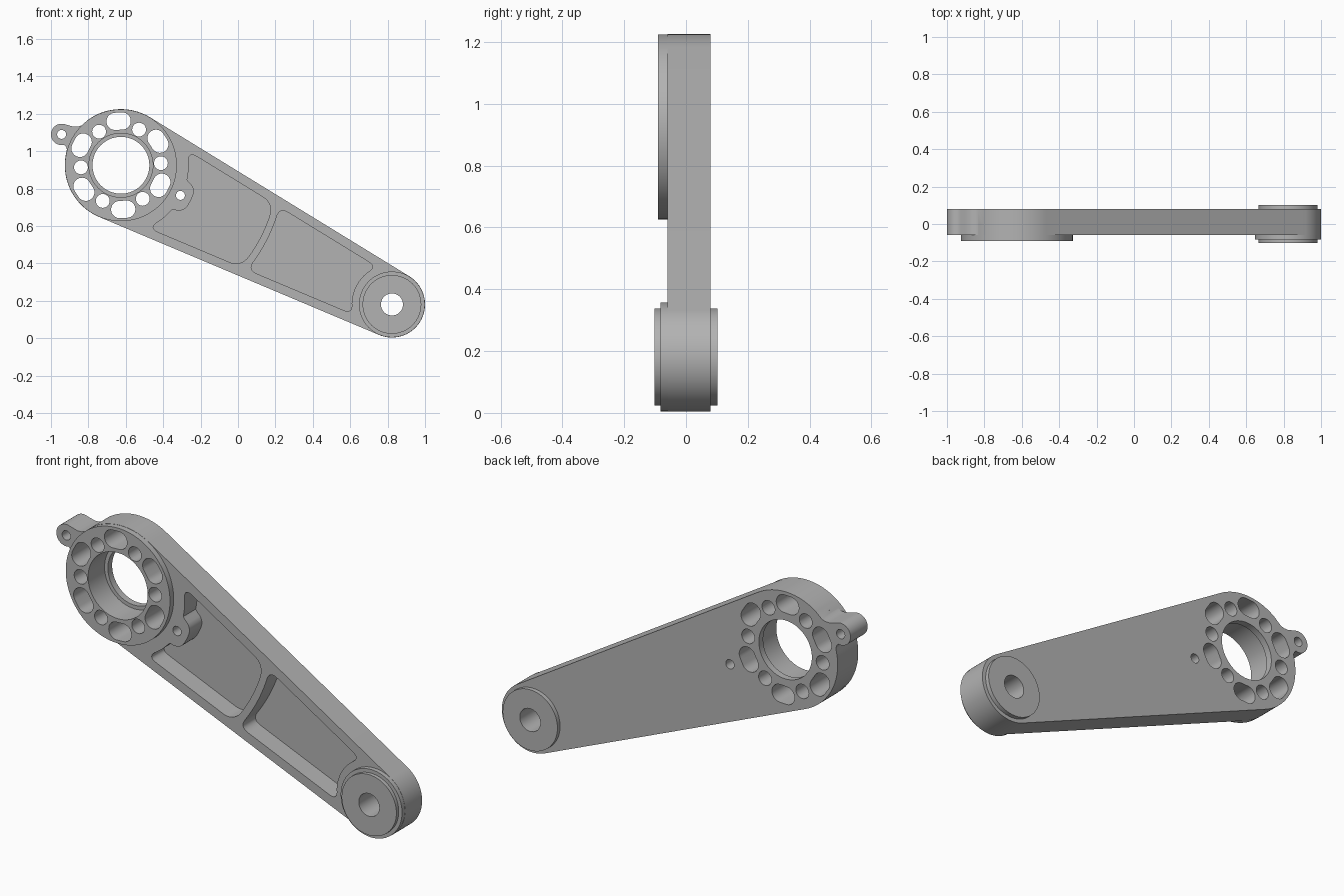
import bpy, bmesh
from math import pi, sin, cos, acos, atan2, radians, hypot
from mathutils import Vector

cube = bpy.data.objects.get("Cube")
if cube:
    bpy.data.objects.remove(cube, do_unlink=True)

# Main layout in the x-z plane
HUB, HUB_R = Vector((-0.626, 0.925)), 0.30
PIVOT, PIVOT_R = Vector((0.823, 0.181)), 0.177
EAR, EAR_R = Vector((-0.943, 1.09)), 0.057
MOUNT = Vector((-0.308, 0.764))
FRONT, BACK, FLOOR = -0.06, 0.08, 0.042
axis = PIVOT - HUB
axis_angle = atan2(axis.y, axis.x)
spread = acos((HUB_R - PIVOT_R) / axis.length)
UPPER, LOWER = axis_angle + spread, axis_angle - spread

metal = bpy.data.materials.new("grey metal")
metal.use_nodes = True
GREY = (0.45, 0.45, 0.45, 1)
metal.diffuse_color = GREY
metal.node_tree.nodes["Principled BSDF"].inputs["Base Color"].default_value = GREY


def arc(centre, r, a, b, n):
    steps = [a + (b - a) * i / n for i in range(n + 1)]
    return [centre + r * Vector((cos(s), sin(s))) for s in steps]


def circle(centre, r, n=64):
    return arc(centre, r, 0, 2 * pi, n)[:-1]


def prism(name, outline, y0, y1):
    bm = bmesh.new()
    face = bm.faces.new([bm.verts.new((p.x, y0, p.y)) for p in outline])
    grown = bmesh.ops.extrude_face_region(bm, geom=[face])["geom"]
    moved = [v for v in grown if isinstance(v, bmesh.types.BMVert)]
    bmesh.ops.translate(bm, verts=moved, vec=(0, y1 - y0, 0))
    bmesh.ops.recalc_face_normals(bm, faces=bm.faces)
    mesh = bpy.data.meshes.new(name)
    bm.to_mesh(mesh)
    bm.free()
    mesh.materials.append(metal)
    obj = bpy.data.objects.new(name, mesh)
    bpy.context.collection.objects.link(obj)
    return obj


def combine(target, tool, operation):
    mod = target.modifiers.new("combine", "BOOLEAN")
    mod.operation, mod.solver, mod.object = operation, "EXACT", tool
    bpy.context.view_layer.objects.active = target
    bpy.ops.object.modifier_apply(modifier=mod.name)
    bpy.data.objects.remove(tool, do_unlink=True)


def cut(outline, y0=-0.2, y1=0.2):
    combine(arm, prism("cutter", outline, y0, y1), "DIFFERENCE")


def rounded_loop(walls, k=0.065):
    """Join walls with straight edges and round every corner."""
    out = []

    def bend(a, corner, b):
        for i in range(9):
            t = i / 8
            out.append(a * (1 - t) ** 2 + corner * 2 * t * (1 - t) + b * t * t)

    for i, wall in enumerate(walls):
        before, after = walls[i - 1][-1], walls[(i + 1) % len(walls)][0]
        start, end = wall[0], wall[-1]
        inner = [p for p in wall if min((p - start).length, (p - end).length) > k]
        bend(start + (before - start).normalized() * k, start, inner[0])
        out.extend(inner[1:-1])
        bend(inner[-1], end, end + (after - end).normalized() * k)
    return out


# Arm outline: two tangent rounds with a small ear on the big end
outline = arc(PIVOT, PIVOT_R, LOWER, UPPER, 48)
outline += arc(HUB, HUB_R, UPPER, radians(125), 24)
outline += [Vector(p) for p in ((-0.835, 1.139), (-0.855, 1.132), (-0.877, 1.131), (-0.9, 1.137))]
outline += arc(EAR, EAR_R, radians(68), radians(284), 28)
outline += [Vector((-0.92, 1.024)), Vector((-0.915, 1.01))]
outline += arc(HUB, HUB_R, radians(168), LOWER + 2 * pi, 28)
arm = prism("lever_arm", outline, FRONT, BACK)

# Raised hub ring, pivot collar and bushing
combine(arm, prism("hub_ring", circle(HUB, HUB_R - 0.001, 96), -0.09, 0), "UNION")
combine(arm, prism("pivot_collar", circle(PIVOT, PIVOT_R - 0.001), -0.083, 0), "UNION")
combine(arm, prism("pivot_bushing", circle(PIVOT, 0.157), -0.102, 0.102), "UNION")

# Stepped bearing bore, pivot bore and small bolt holes
cut(circle(HUB, 0.171), -0.2, 0.045)
cut(circle(HUB, 0.152))
cut(circle(PIVOT, 0.059, 40))
for centre in (EAR, MOUNT):
    cut(circle(centre, 0.024, 24))

# Ring of alternating round holes and slots
for i in range(6):
    a = radians(3 + 60 * i)
    cut(circle(HUB + 0.214 * Vector((cos(a), sin(a))), 0.037, 28))
    a += radians(30)
    centre = HUB + 0.236 * Vector((cos(a), sin(a)))
    side = 0.019 * Vector((-sin(a), cos(a)))
    cut(arc(centre + side, 0.046, a, a + pi, 16)
        + arc(centre - side, 0.046, a + pi, a + 2 * pi, 16))


# Weight-saving pockets between curved ribs
MARGIN = 0.048


def rib_wall(centre, r, end_r, side):
    swing = side * acos((end_r - MARGIN) / r)
    return arc(centre, r, LOWER + swing, UPPER - swing + (2 * pi if side < 0 else 0), 48)


def bulge(p):
    """Push the hub-side wall outwards around the mount hole."""
    d, m = p - HUB, MOUNT - HUB
    off = (atan2(d.y, d.x) - atan2(m.y, m.x)) / 0.24
    return p + d.normalized() * 0.056 * max(0, 1 - off ** 4)


far_wall = rib_wall(HUB, 0.84, HUB_R, 1)
hub_wall = [bulge(p) for p in reversed(rib_wall(HUB, 0.362, HUB_R, 1))]
cut(rounded_loop([far_wall, hub_wall]), -0.2, FLOOR)

near_wall = list(reversed(rib_wall(HUB, 0.877, HUB_R, 1)))
swing = acos((PIVOT_R - MARGIN) / 0.215)
pivot_wall = arc(PIVOT, 0.215, LOWER + 2 * pi - swing, UPPER + swing, 48)
cut(rounded_loop([pivot_wall, near_wall], 0.055), -0.2, FLOOR)

# Smooth curved walls, keep machined edges crisp
bpy.ops.object.select_all(action="DESELECT")
arm.select_set(True)
bpy.context.view_layer.objects.active = arm
bpy.ops.object.shade_smooth_by_angle(angle=radians(30))
